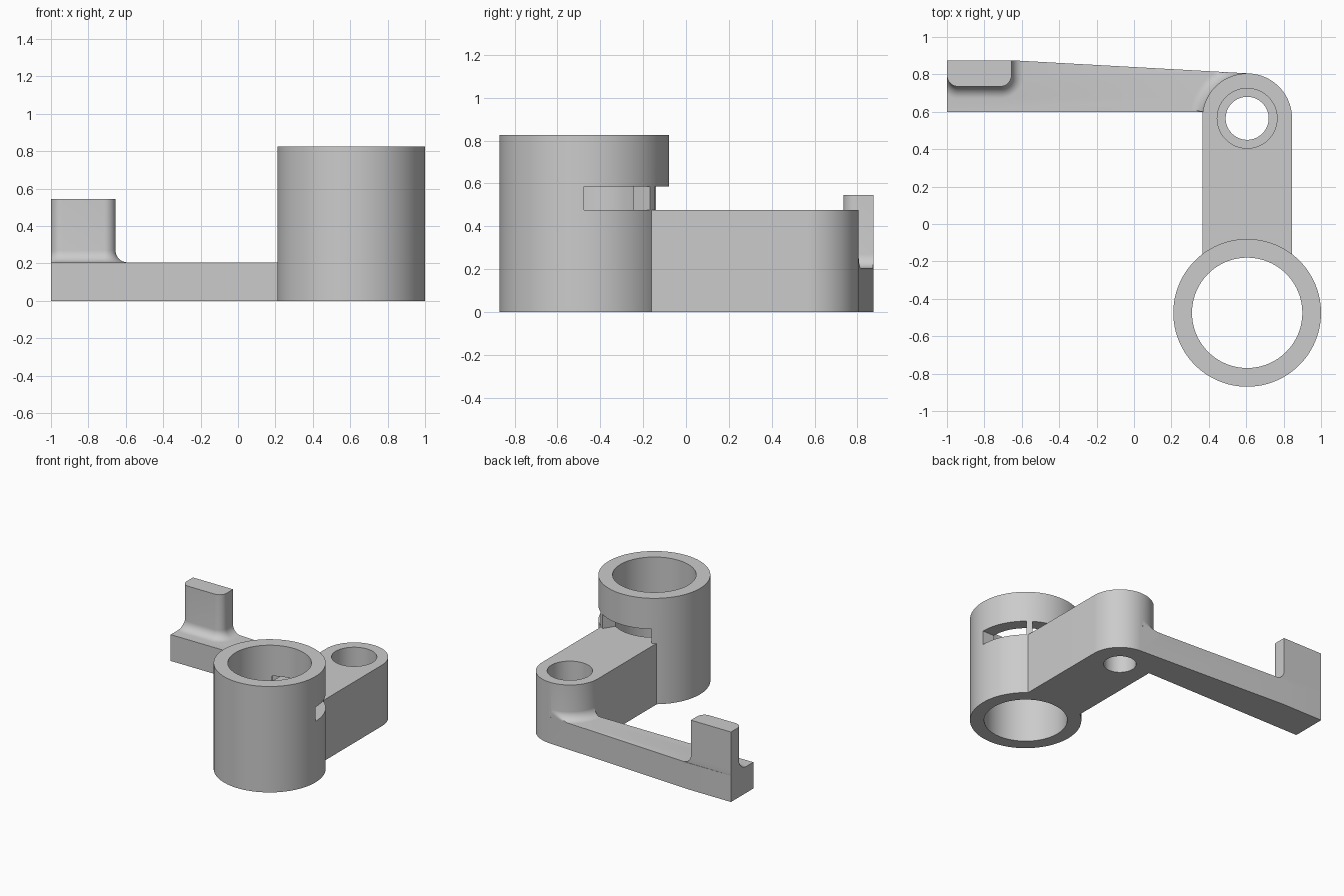
import bpy, bmesh, math
from math import cos, sin, pi, radians

if "Cube" in bpy.data.objects:
    bpy.data.objects.remove(bpy.data.objects["Cube"])

grey = bpy.data.materials.new("plain grey")
grey.diffuse_color = (0.6, 0.6, 0.6, 1)
grey.use_nodes = True
grey.node_tree.nodes["Principled BSDF"].inputs["Base Color"].default_value = grey.diffuse_color

TUBE = (0.605, -0.475)      # clamp tube axis
BOSS = (0.605, 0.565)       # pivot boss axis
ARM_TOP, LINK_TOP, TUBE_TOP = 0.475, 0.205, 0.825
FIL = 0.065                 # fillet radius


def arc(c, r, a0, a1, n):
    return [(c[0] + r * cos(radians(a0 + (a1 - a0) * i / n)),
             c[1] + r * sin(radians(a0 + (a1 - a0) * i / n))) for i in range(n + 1)]


def loft(name, layers):
    """Closed solid through stacked (z, outline) layers of equal point count."""
    bm = bmesh.new()
    rings = [[bm.verts.new((x, y, z)) for x, y in pts] for z, pts in layers]
    n = len(rings[0])
    bm.faces.new(rings[0][::-1])
    bm.faces.new(rings[-1])
    for a, b in zip(rings, rings[1:]):
        for i in range(n):
            j = (i + 1) % n
            bm.faces.new((a[i], a[j], b[j], b[i]))
    bmesh.ops.remove_doubles(bm, verts=bm.verts, dist=1e-5)
    bmesh.ops.recalc_face_normals(bm, faces=bm.faces)
    me = bpy.data.meshes.new(name)
    bm.to_mesh(me)
    bm.free()
    me.materials.append(grey)
    ob = bpy.data.objects.new(name, me)
    bpy.context.collection.objects.link(ob)
    return ob


def prism(name, pts, z0, z1):
    return loft(name, [(z0, pts), (z1, pts)])


def circle(c, r, n=96):
    return arc(c, r, 0, 360, n)[:-1]


def combine(ob, other, op):
    m = ob.modifiers.new(op, 'BOOLEAN')
    m.operation, m.solver, m.object = op, 'EXACT', other
    bpy.context.view_layer.objects.active = ob
    bpy.ops.object.modifier_apply(modifier=m.name)
    bpy.data.objects.remove(other)


def fillet_steps(n=8):
    """(height, outward offset) pairs of a concave quarter round."""
    return [(FIL * (1 - cos(t)), FIL * (1 - sin(t)))
            for t in (pi / 2 * i / n for i in range(n + 1))]


def taper(x):
    """Rear edge of the link: straight behind the tab, then sloping to the boss."""
    return 0.875 if x < -0.65 else 0.875 - (x + 0.65) * 0.07 / 1.268


# Clamp tube
body = prism("bracket", circle(TUBE, 0.395), 0, TUBE_TOP)

# Upright arm with rounded boss end
arm = prism("arm", arc(BOSS, 0.24, 0, 180, 48) + [(0.365, -0.45), (0.845, -0.45)], 0, ARM_TOP)
combine(body, arm, 'UNION')

# Low tapered link
link = prism("link", [(-1, 0.6), (0.6, 0.6), (0.618, 0.805), (-0.65, 0.875), (-1, 0.875)], 0, LINK_TOP)
combine(body, link, 'UNION')


# Fillet where the link meets the boss
def boss_outline(d):
    pts = arc(BOSS, 0.24 + d, 92, 171.6, 24)
    return [(x, max(0.6, min(y, taper(x)))) for x, y in pts] + [(0.5, 0.6), (0.6, 0.7)]


layers = [(LINK_TOP + h, boss_outline(d - 0.0005)) for h, d in fillet_steps()]
combine(body, loft("boss_fillet", [(LINK_TOP - 0.03, layers[0][1])] + layers), 'UNION')


# Upright tab with rounded front corners and a flared foot
def tab_outline(d):
    r = 0.06
    pts = arc((-1 + r, 0.735 + r), r + d, 180, 270, 10) + arc((-0.655 - r, 0.735 + r), r + d, 270, 360, 10)
    pts += [(-0.655 + d, 0.875), (-1, 0.875)]
    return [(max(-1, x), min(y, taper(x))) for x, y in pts]


layers = [(LINK_TOP + h, tab_outline(d)) for h, d in fillet_steps()]
layers = [(LINK_TOP - 0.03, layers[0][1])] + layers + [(0.545, tab_outline(0))]
combine(body, loft("tab", layers), 'UNION')

# Bores: tube, pivot hole and its counterbore
for c, r, z0, z1 in ((TUBE, 0.295, -0.1, 1), (BOSS, 0.115, -0.1, 1), (BOSS, 0.16, 0.2, 1)):
    combine(body, prism("bore_cutter", circle(c, r), z0, z1), 'DIFFERENCE')

# Two slot windows through the tube wall, leaving a thin post between
for a0, a1 in ((0, 51), (57, 122)):
    pts = arc(TUBE, 0.44, a0, a1, 24) + arc(TUBE, 0.25, a1, a0, 24)
    combine(body, prism("slot_cutter", pts, ARM_TOP, 0.585), 'DIFFERENCE')

bpy.ops.object.select_all(action='DESELECT')
body.select_set(True)
bpy.context.view_layer.objects.active = body
bpy.ops.object.shade_smooth_by_angle(angle=radians(30))
